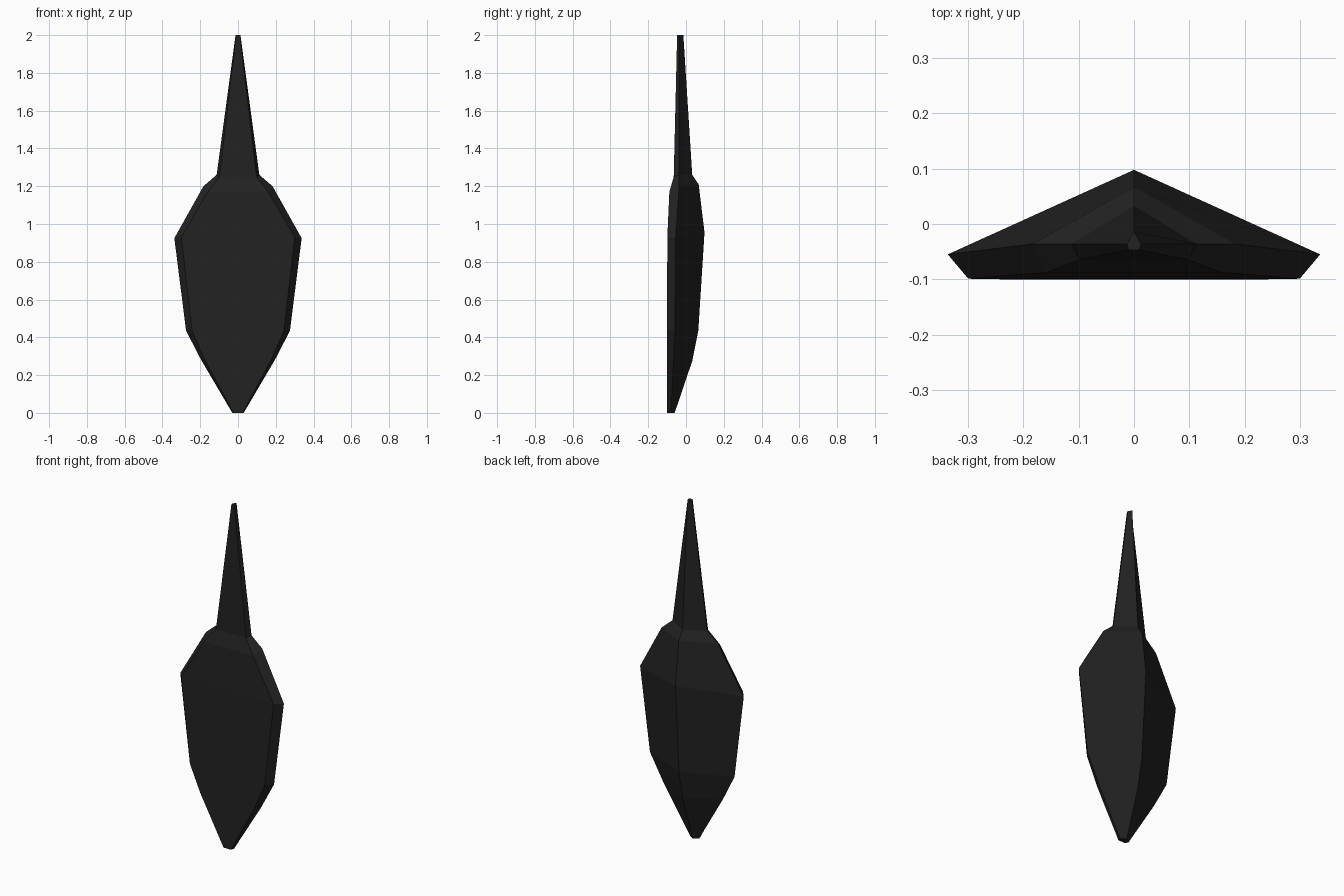
import bpy, bmesh

if "Cube" in bpy.data.objects:
    bpy.data.objects.remove(bpy.data.objects["Cube"])

# One dark stone-like colour
mat = bpy.data.materials.new("charcoal black")
mat.diffuse_color = (0.016, 0.016, 0.016, 1)
mat.use_nodes = True
mat.node_tree.nodes["Principled BSDF"].inputs["Base Color"].default_value = mat.diffuse_color

# Five-sided sections, per row: side z, side x, side y, front z, front x, front y, back z, back y
SECTIONS = [
    (0.00, 0.030, -0.080, 0.00, 0.024, -0.100, 0.00, -0.060),
    (0.28, 0.195, -0.065, 0.28, 0.175, -0.100, 0.275, 0.033),
    (0.435, 0.275, -0.058, 0.435, 0.243, -0.100, 0.435, 0.065),
    (0.925, 0.337, -0.055, 0.93, 0.300, -0.099, 0.955, 0.098),
    (1.20, 0.183, -0.036, 1.17, 0.160, -0.088, 1.21, 0.067),
    (1.26, 0.113, -0.036, 1.25, 0.098, -0.065, 1.26, 0.033),
    (2.00, 0.013, -0.036, 2.00, 0.010, -0.047, 2.00, -0.014),
]

# Loft the blade and its spike through the sections
bm = bmesh.new()
rings = []
for sz, sx, sy, fz, fx, fy, bz, by in SECTIONS:
    pts = [(-fx, fy, fz), (fx, fy, fz), (sx, sy, sz), (0, by, bz), (-sx, sy, sz)]
    rings.append([bm.verts.new(p) for p in pts])
for low, high in zip(rings, rings[1:]):
    for i in range(5):
        j = (i + 1) % 5
        bm.faces.new((low[i], low[j], high[j], high[i]))
bm.faces.new(rings[0][::-1])
bm.faces.new(rings[-1])
bmesh.ops.recalc_face_normals(bm, faces=bm.faces)

mesh = bpy.data.meshes.new("spiked_blade")
bm.to_mesh(mesh)
bm.free()
mesh.materials.append(mat)
blade = bpy.data.objects.new("spiked_blade", mesh)
bpy.context.collection.objects.link(blade)
